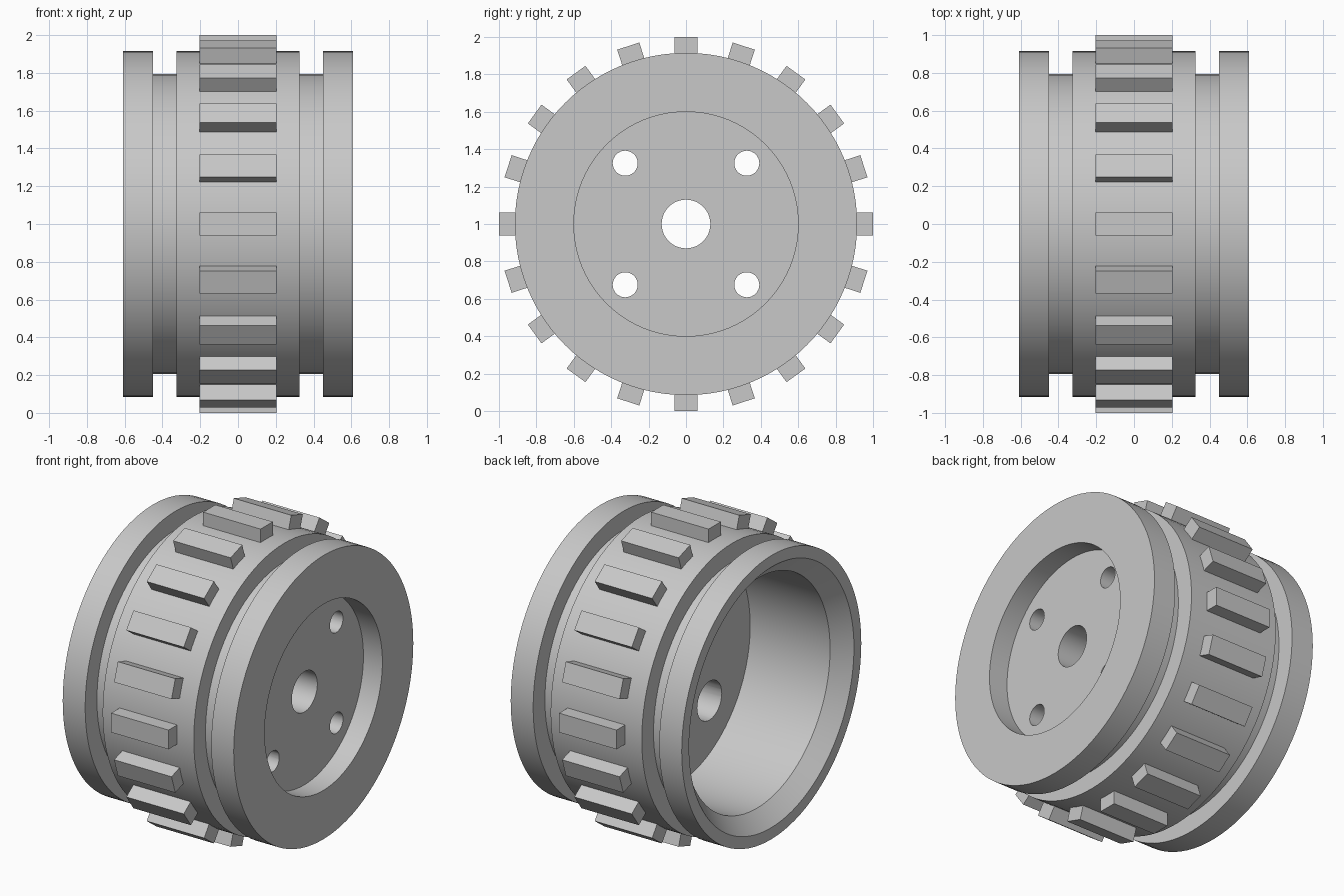
import bpy, bmesh, math
from mathutils import Matrix, Vector

cube = bpy.data.objects.get("Cube")
if cube:
    bpy.data.objects.remove(cube, do_unlink=True)

grey = bpy.data.materials.new("plain_grey")
grey.use_nodes = True
GREY = (0.58, 0.58, 0.58, 1)
grey.diffuse_color = GREY
grey.node_tree.nodes["Principled BSDF"].inputs["Base Color"].default_value = GREY

CENTRE = Vector((0, 0, 1))


def make_object(name, bm):
    bmesh.ops.recalc_face_normals(bm, faces=bm.faces)
    mesh = bpy.data.meshes.new(name)
    bm.to_mesh(mesh)
    bm.free()
    mesh.materials.append(grey)
    obj = bpy.data.objects.new(name, mesh)
    obj.location = CENTRE
    bpy.context.collection.objects.link(obj)
    return obj


def lathe(name, profile, segments):
    """Revolve a closed (x, radius) outline around the x axis."""
    bm = bmesh.new()
    rings = []
    for i in range(segments):
        a = math.tau * i / segments
        rings.append([bm.verts.new((x, r * math.sin(a), r * math.cos(a))) for x, r in profile])
    for i, ring in enumerate(rings):
        after = rings[(i + 1) % segments]
        for j in range(len(profile)):
            k = (j + 1) % len(profile)
            bm.faces.new((ring[j], ring[k], after[k], after[j]))
    return make_object(name, bm)


# Drum: grooved outside, deep chamfered cavity on -x, shallow recess on +x
half, rim, groove = 0.61, 0.915, 0.795
outer = [(half, rim), (0.45, rim), (0.45, groove), (0.325, groove), (0.325, rim)]
outer += [(-x, r) for x, r in reversed(outer)]
cavity = [(-half, 0.84), (-0.51, 0.74), (0.06, 0.74), (0.06, 0.13)]
recess = [(0.475, 0.13), (0.475, 0.6), (half, 0.6)]
drum = lathe("drum", outer + cavity + recess, 96)

# Bolt holes: narrow through holes, wider sockets on the cavity side
bm = bmesh.new()
turn = Matrix.Rotation(math.pi / 2, 4, 'Y')
for sy in (-1, 1):
    for sz in (-1, 1):
        spot = Vector((0, sy * 0.325, sz * 0.325))
        socket = [(-0.1, 0.125), (0.32, 0.125), (0.32, 0.067), (0.55, 0.067)]
        rings = []
        for x, r in socket:
            ring = bmesh.ops.create_circle(bm, segments=32, radius=r,
                                           matrix=Matrix.Translation(spot + Vector((x, 0, 0))) @ turn)
            rings.append(ring["verts"])
        for a, b in zip(rings, rings[1:]):
            for i in range(32):
                j = (i + 1) % 32
                bm.faces.new((a[i], a[j], b[j], b[i]))
        bm.faces.new(rings[0])
        bm.faces.new(rings[-1])
cutter = make_object("bolt_hole_cutter", bm)
cutter.hide_render = True

cut = drum.modifiers.new("bolt_holes", 'BOOLEAN')
cut.operation = 'DIFFERENCE'
cut.solver = 'EXACT'
cut.object = cutter
bpy.context.view_layer.objects.active = drum
drum.select_set(True)
bpy.ops.object.modifier_apply(modifier=cut.name)
bpy.data.objects.remove(cutter, do_unlink=True)

bpy.ops.object.select_all(action='DESELECT')
drum.select_set(True)
bpy.context.view_layer.objects.active = drum
bpy.ops.object.shade_smooth_by_angle(angle=math.radians(30))

# Teeth: a ring of blocks around the middle band
bm = bmesh.new()
TEETH = 20
for i in range(TEETH):
    place = (Matrix.Rotation(math.tau * i / TEETH, 4, 'X')
             @ Matrix.Translation((0, 0, 0.95))
             @ Matrix.Diagonal((0.41, 0.124, 0.1, 1)))
    bmesh.ops.create_cube(bm, size=1, matrix=place)
make_object("teeth", bm)
